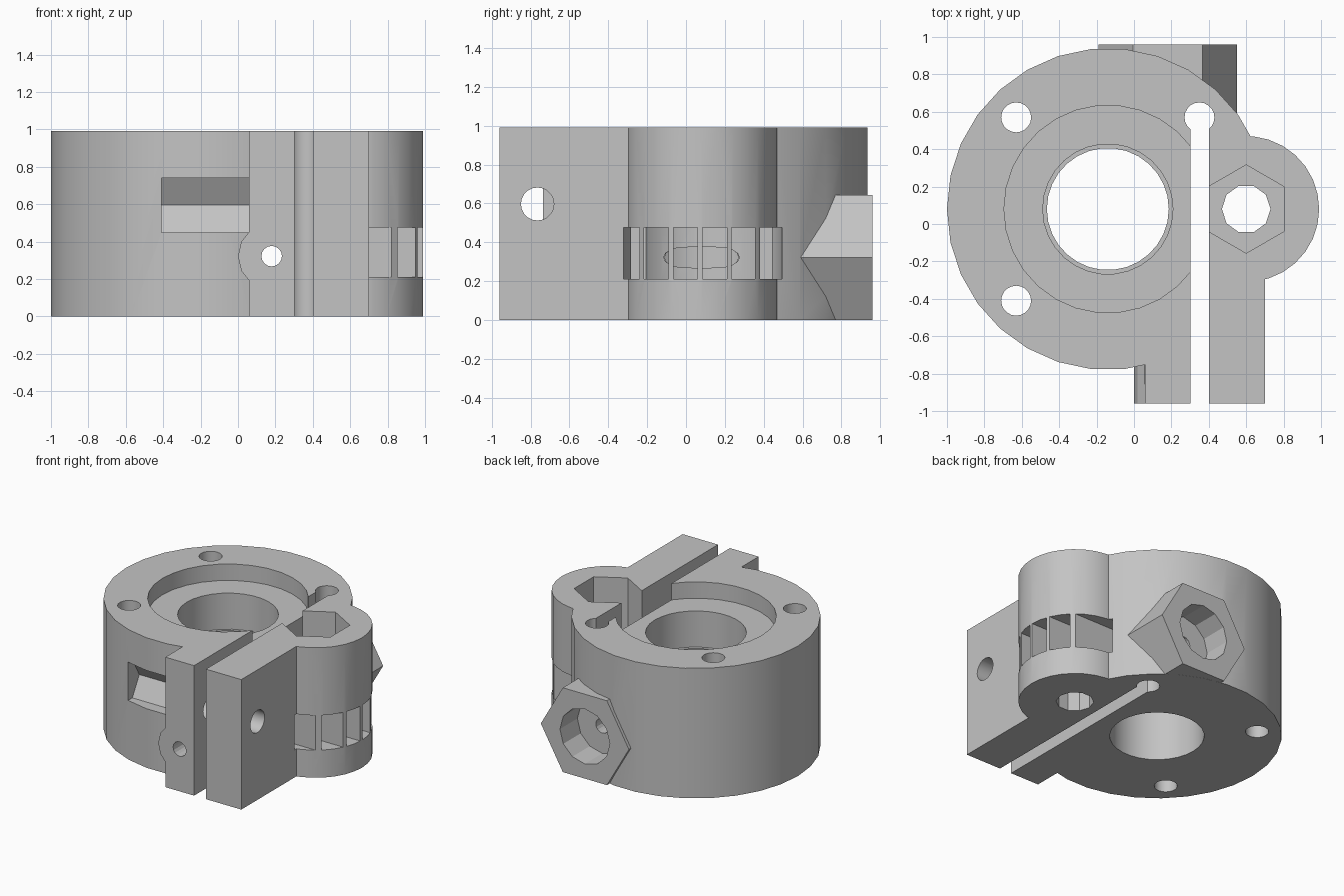
import bpy
import bmesh
from math import pi
from mathutils import Matrix, Vector

default_cube = bpy.data.objects.get("Cube")
if default_cube:
    bpy.data.objects.remove(default_cube, do_unlink=True)

HEIGHT = 0.99
BORE = (-0.14, 0.08)      # main ring axis
LOBE = (0.60, 0.08)       # side lobe axis
SCREW = (0.18, 0.322)     # cross screw axis, as x and z

grey = bpy.data.materials.new("plain grey")
grey.use_nodes = True
tone = (0.55, 0.55, 0.55, 1)
grey.diffuse_color = tone
grey.node_tree.nodes["Principled BSDF"].inputs["Base Color"].default_value = tone


def finish(name, bm):
    mesh = bpy.data.meshes.new(name)
    bm.to_mesh(mesh)
    bm.free()
    mesh.materials.append(grey)
    obj = bpy.data.objects.new(name, mesh)
    bpy.context.collection.objects.link(obj)
    return obj


def box(name, low, high):
    low, high = Vector(low), Vector(high)
    bm = bmesh.new()
    bmesh.ops.create_cube(bm, size=1)
    bmesh.ops.scale(bm, vec=high - low, verts=bm.verts)
    bmesh.ops.translate(bm, vec=(low + high) / 2, verts=bm.verts)
    return finish(name, bm)


def prism(name, axis, centre, radius, start, end, sides=30, turn=0.0):
    """Regular prism along an axis; centre holds the other two coordinates."""
    bm = bmesh.new()
    bmesh.ops.create_cone(bm, cap_ends=True, segments=sides, radius1=radius,
                          radius2=radius, depth=end - start)
    spin = Matrix.Rotation(turn, 4, "Z")
    middle = (start + end) / 2
    if axis == "z":
        tilt, place = Matrix.Identity(4), (centre[0], centre[1], middle)
    elif axis == "y":
        tilt, place = Matrix.Rotation(pi / 2, 4, "X"), (centre[0], middle, centre[1])
    else:
        tilt, place = Matrix.Rotation(pi / 2, 4, "Y"), (middle, centre[0], centre[1])
    bmesh.ops.transform(bm, matrix=Matrix.Translation(place) @ tilt @ spin, verts=bm.verts)
    return finish(name, bm)


def combine(target, tools, operation):
    for tool in tools:
        mod = target.modifiers.new(tool.name, "BOOLEAN")
        mod.operation = operation
        mod.solver = "EXACT"
        mod.object = tool
    graph = bpy.context.evaluated_depsgraph_get()
    mesh = bpy.data.meshes.new_from_object(target.evaluated_get(graph))
    target.modifiers.clear()
    target.data = mesh
    for tool in tools:
        bpy.data.objects.remove(tool, do_unlink=True)


# Solid masses: ring, clamp ears, lobe, screw boss and hexagonal screw seat
body = prism("clamp_body", "z", BORE, 0.86, 0, HEIGHT, turn=pi / 2)
combine(body, [
    box("ears", (0.06, -0.96, 0), (0.70, 0.08, HEIGHT)),
    prism("lobe", "z", LOBE, 0.39, 0, HEIGHT, turn=pi / 2),
    prism("screw_boss", "y", SCREW, 0.18, -0.96, 0, 14, turn=pi / 2),
    prism("screw_seat", "y", SCREW, 0.371, 0.1, 0.96, 6, turn=pi / 2),
], "UNION")

# Nut gap around the lobe, kept open between thin parallel ribs
nut_gap = prism("nut_gap", "z", LOBE, 0.415, 0.21, 0.475)
combine(nut_gap, [box("rib", (0, y - 0.0125, 0), (1.2, y + 0.0125, 1))
                  for y in (-0.2275, -0.0775, 0.0725, 0.2225, 0.3675)], "DIFFERENCE")

# Stepped bore, clamping slot, nut pockets and screw holes
cutters = [
    nut_gap,
    prism("recess", "z", BORE, 0.555, 0.865, 1.2, turn=pi / 2),
    prism("upper_bore", "z", BORE, 0.348, 0.59, 1.1, turn=pi / 2),
    prism("lower_bore", "z", BORE, 0.326, -0.1, 1.05, turn=pi / 2),
    box("slot", (0.302, -1.2, -0.1), (0.402, 0.565, 1.15)),
    prism("hex_pocket", "z", LOBE, 0.236, 0.6, 1.1, 6),
    prism("lobe_hole", "z", LOBE, 0.13, -0.1, 1.1, 10, turn=pi / 2),
    prism("screw_hole", "y", SCREW, 0.055, -1.2, 1.2, 16),
    prism("screw_head_hole", "y", SCREW, 0.21, 0.75, 1.3, 12),
    prism("clamp_hole", "x", (-0.765, 0.597), 0.085, -0.2, 1.2, 20),
    prism("clamp_nut_pocket", "x", (-0.77, 0.595), 0.168, -0.41, 0.06, 6, turn=0),
]
for x, y in ((-0.63, 0.57), (-0.63, -0.41), (0.35, 0.57)):
    cutters.append(prism("mount_hole", "z", (x, y), 0.08, -0.1, 1.1, 20))
combine(body, cutters, "DIFFERENCE")

# Smooth round walls, sharp edges
bpy.ops.object.select_all(action="DESELECT")
body.select_set(True)
bpy.context.view_layer.objects.active = body
bpy.ops.object.shade_smooth_by_angle(angle=pi / 9)
